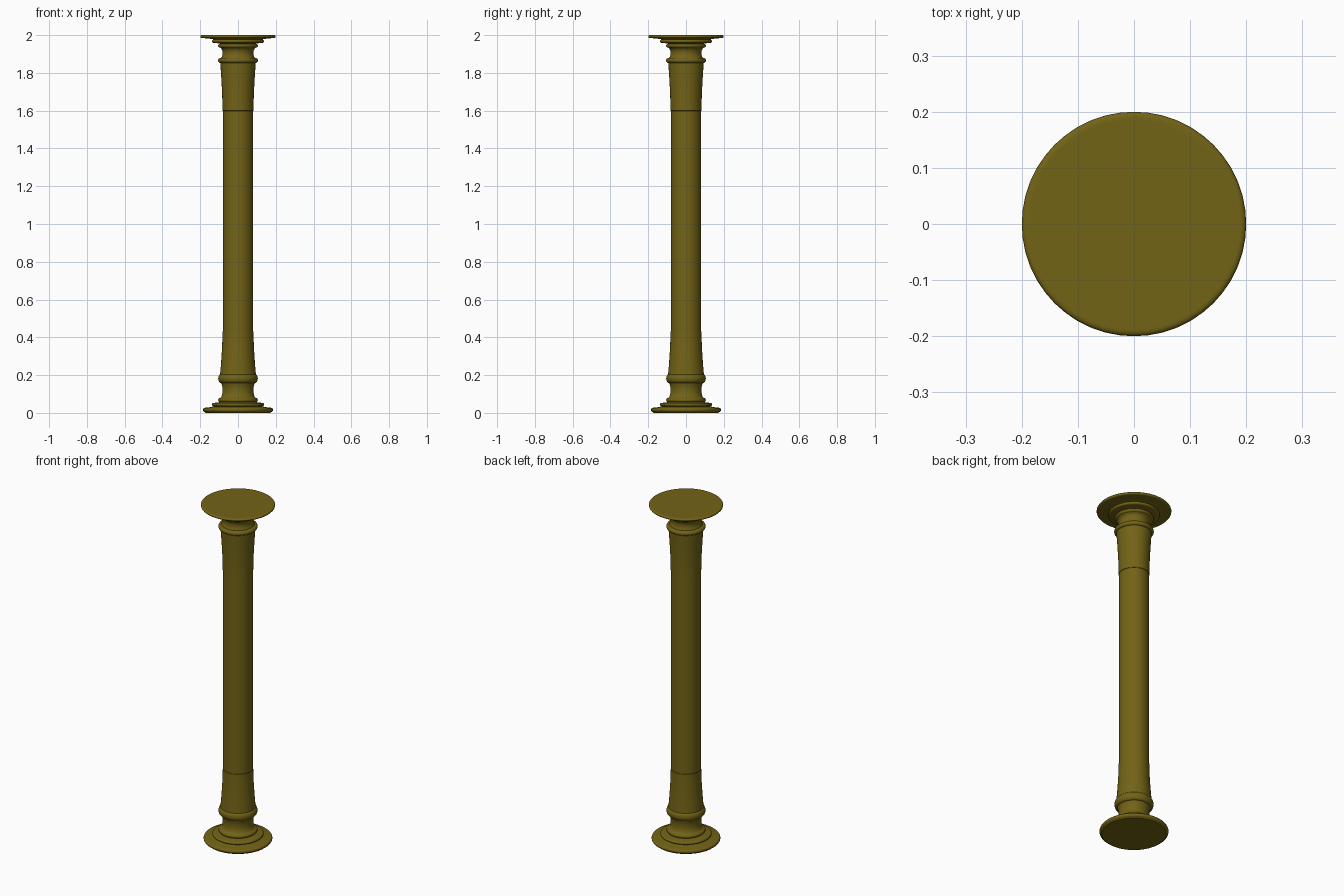
import bpy, bmesh, math

if "Cube" in bpy.data.objects:
    bpy.data.objects.remove(bpy.data.objects["Cube"])

SIDES = 48
mat = bpy.data.materials.new("bronze")
mat.diffuse_color = (0.17, 0.125, 0.008, 1)
mat.use_nodes = True
mat.node_tree.nodes["Principled BSDF"].inputs["Base Color"].default_value = mat.diffuse_color


def arc(r, z, half, bulge, n=8):
    """Rounded moulding: a half ellipse bulging out from radius r around height z."""
    return [(r + bulge * math.cos(a), z + half * math.sin(a))
            for a in (math.pi * (i / n - 0.5) for i in range(n + 1))]


def flare(r0, z0, r1, z1, n=8):
    """Shaft flare that starts vertical at r0 and curves to r1."""
    return [(r0 + (r1 - r0) * (i / n) ** 1.6, z0 + (z1 - z0) * i / n) for i in range(n + 1)]


def lathe(name, profile):
    """Spin a bottom-to-top profile of (radius, z) around z, closed with end caps."""
    bm = bmesh.new()
    rings = [[bm.verts.new((r * math.cos(2 * math.pi * i / SIDES),
                            r * math.sin(2 * math.pi * i / SIDES), z)) for i in range(SIDES)]
             for r, z in profile]
    for a, b in zip(rings, rings[1:]):
        for i in range(SIDES):
            j = (i + 1) % SIDES
            bm.faces.new((a[i], a[j], b[j], b[i]))
    bm.faces.new(rings[0][::-1])
    bm.faces.new(rings[-1])
    me = bpy.data.meshes.new(name)
    bm.to_mesh(me)
    bm.free()
    ob = bpy.data.objects.new(name, me)
    bpy.context.collection.objects.link(ob)
    me.materials.append(mat)
    bpy.context.view_layer.objects.active = ob
    ob.select_set(True)
    bpy.ops.object.shade_smooth_by_angle(angle=math.radians(40))
    ob.select_set(False)


# Base: foot plate, two stepped rings, concave neck
lathe("base", [(0.172, 0.0)] + arc(0.176, 0.016, 0.011, 0.009)
      + [(0.15, 0.030), (0.13, 0.034)] + arc(0.128, 0.044, 0.009, 0.010)
      + [(0.108, 0.055)] + arc(0.095, 0.068, 0.011, 0.010)
      + [(0.088, 0.085), (0.083, 0.105), (0.082, 0.125), (0.084, 0.145), (0.090, 0.160)])

# Lower collar
lathe("lower_collar", arc(0.089, 0.182, 0.024, 0.016))

# Shaft with flared ends
lathe("shaft", flare(0.082, 0.43, 0.096, 0.19)[::-1]
      + [(0.080, 0.431), (0.080, 1.599)] + flare(0.082, 1.60, 0.095, 1.865))

# Upper collar
lathe("upper_collar", arc(0.091, 1.866, 0.014, 0.015))

# Capital: concave neck, two stepped rings, top plate
lathe("capital", [(0.092, 1.875), (0.084, 1.888), (0.081, 1.905), (0.084, 1.922), (0.092, 1.933)]
      + arc(0.095, 1.944, 0.010, 0.011) + [(0.108, 1.957)]
      + arc(0.128, 1.968, 0.009, 0.010) + [(0.135, 1.979), (0.165, 1.983)]
      + arc(0.190, 1.992, 0.008, 0.010) + [(0.185, 2.0)])
